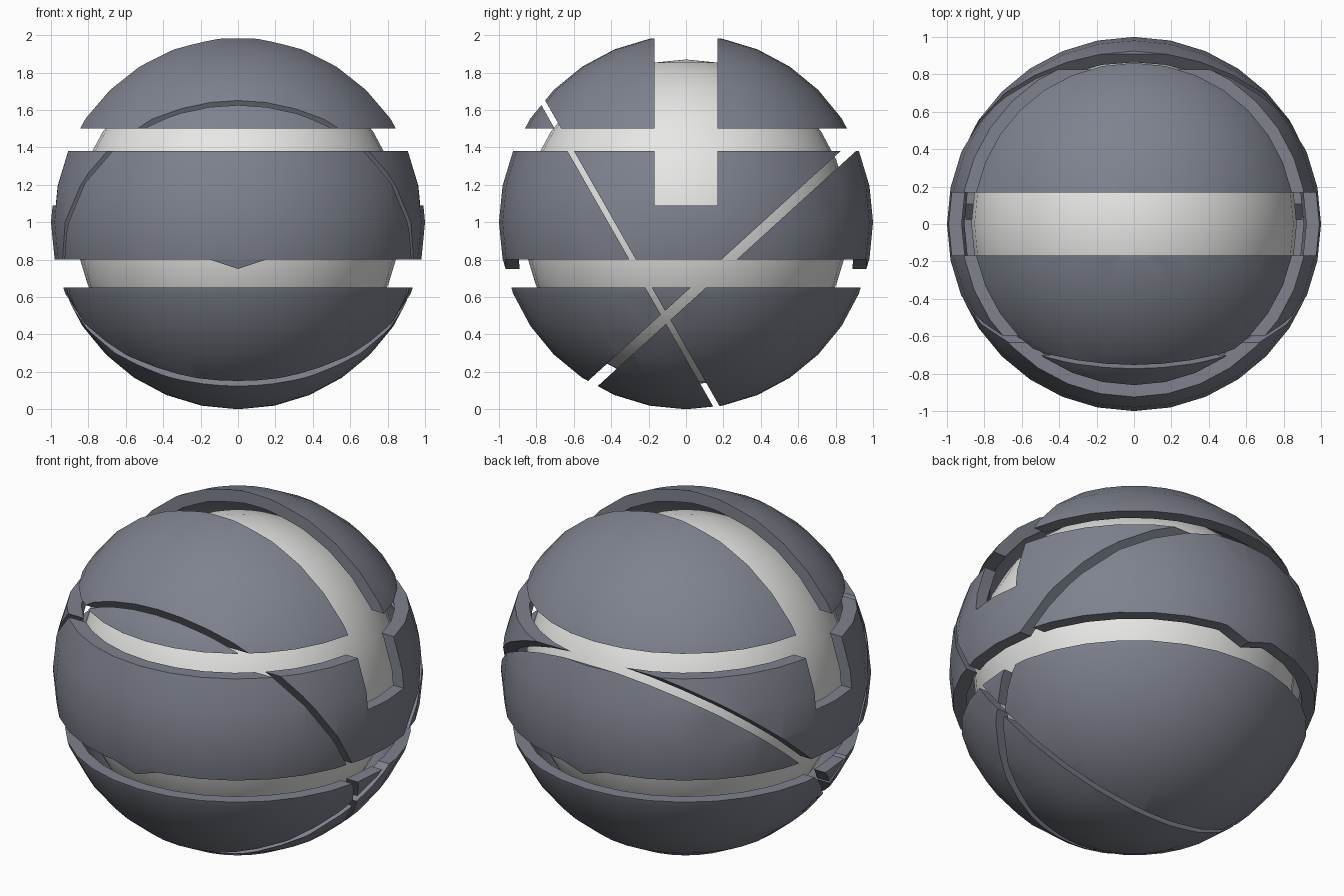
import bpy
import bmesh
from math import radians, cos, sin
from mathutils import Vector

cube = bpy.data.objects.get("Cube")
if cube:
    bpy.data.objects.remove(cube, do_unlink=True)

REACH = 1.3          # half length of every cutter


def material(name, color):
    mat = bpy.data.materials.new(name)
    mat.use_nodes = True
    mat.diffuse_color = (*color, 1)
    mat.node_tree.nodes["Principled BSDF"].inputs["Base Color"].default_value = (*color, 1)
    return mat


def sphere(name, radius, mat):
    bpy.ops.mesh.primitive_uv_sphere_add(segments=32, ring_count=16, radius=radius,
                                         location=(0, 0, 1))
    obj = bpy.context.object
    obj.name = name
    obj.data.materials.append(mat)
    bpy.ops.object.transform_apply(location=True, rotation=False, scale=False)
    return obj


def prism(name, profile, axis):
    """Extrude a closed (horizontal, z) profile through the ball along x or y."""
    bm = bmesh.new()
    along = Vector((1, 0, 0)) if axis == "x" else Vector((0, 1, 0))
    across = Vector((0, 1, 0)) if axis == "x" else Vector((1, 0, 0))
    verts = [bm.verts.new(across * h + Vector((0, 0, z)) - along * REACH) for h, z in profile]
    face = bm.faces.new(verts)
    out = bmesh.ops.extrude_face_region(bm, geom=[face])
    moved = [v for v in out["geom"] if isinstance(v, bmesh.types.BMVert)]
    bmesh.ops.translate(bm, verts=moved, vec=along * REACH * 2)
    bmesh.ops.recalc_face_normals(bm, faces=bm.faces)
    mesh = bpy.data.meshes.new(name)
    bm.to_mesh(mesh)
    bm.free()
    obj = bpy.data.objects.new(name, mesh)
    bpy.context.collection.objects.link(obj)
    obj.hide_render = True
    return obj


def box(h0, h1, z0, z1):
    return [(h0, z0), (h1, z0), (h1, z1), (h0, z1)]


def slanted(y, z, angle, width):
    """Long thin strip through (y, z) at the given angle."""
    a = radians(angle)
    d, n = Vector((cos(a), sin(a))) * 2.5, Vector((-sin(a), cos(a))) * width / 2
    c = Vector((y, z))
    return [tuple(p) for p in (c - d - n, c + d - n, c + d + n, c - d + n)]


slate = material("slate grey", (0.21, 0.225, 0.27))
pale = material("pale grey", (0.8, 0.8, 0.79))

# Core ball and armoured shell
core = sphere("inner_core", 0.87, pale)
shell = sphere("outer_shell", 1.0, slate)
thick = shell.modifiers.new("Thickness", "SOLIDIFY")
thick.thickness = 0.07
thick.offset = -1
bpy.ops.object.modifier_apply(modifier=thick.name)

# Grooves: the lower one leaves a pointed tab at front and back
lower_groove = [(-REACH, 0.65), (REACH, 0.65), (REACH, 0.8), (0.15, 0.8),
                (0, 0.75), (-0.15, 0.8), (-REACH, 0.8)]
cutters = [
    prism("upper_groove_cutter", box(-REACH, REACH, 1.38, 1.5), "x"),
    prism("lower_groove_cutter", lower_groove, "y"),
    prism("top_slot_cutter", box(-0.168, 0.168, 1.09, 2.2), "x"),
    prism("steep_slit_cutter", slanted(-0.285, 0.8, -60.3, 0.03), "x"),
    prism("shallow_slit_cutter", slanted(0.23, 0.8, 42.3, 0.055), "x"),
]
for cutter in cutters:
    cut = shell.modifiers.new(cutter.name, "BOOLEAN")
    cut.operation = "DIFFERENCE"
    cut.solver = "EXACT"
    cut.object = cutter
    bpy.ops.object.modifier_apply(modifier=cut.name)
    bpy.data.objects.remove(cutter, do_unlink=True)

# Smooth curved faces, crisp cut edges
for obj in (core, shell):
    bpy.ops.object.select_all(action="DESELECT")
    obj.select_set(True)
    bpy.context.view_layer.objects.active = obj
    bpy.ops.object.shade_smooth_by_angle(angle=radians(30))
